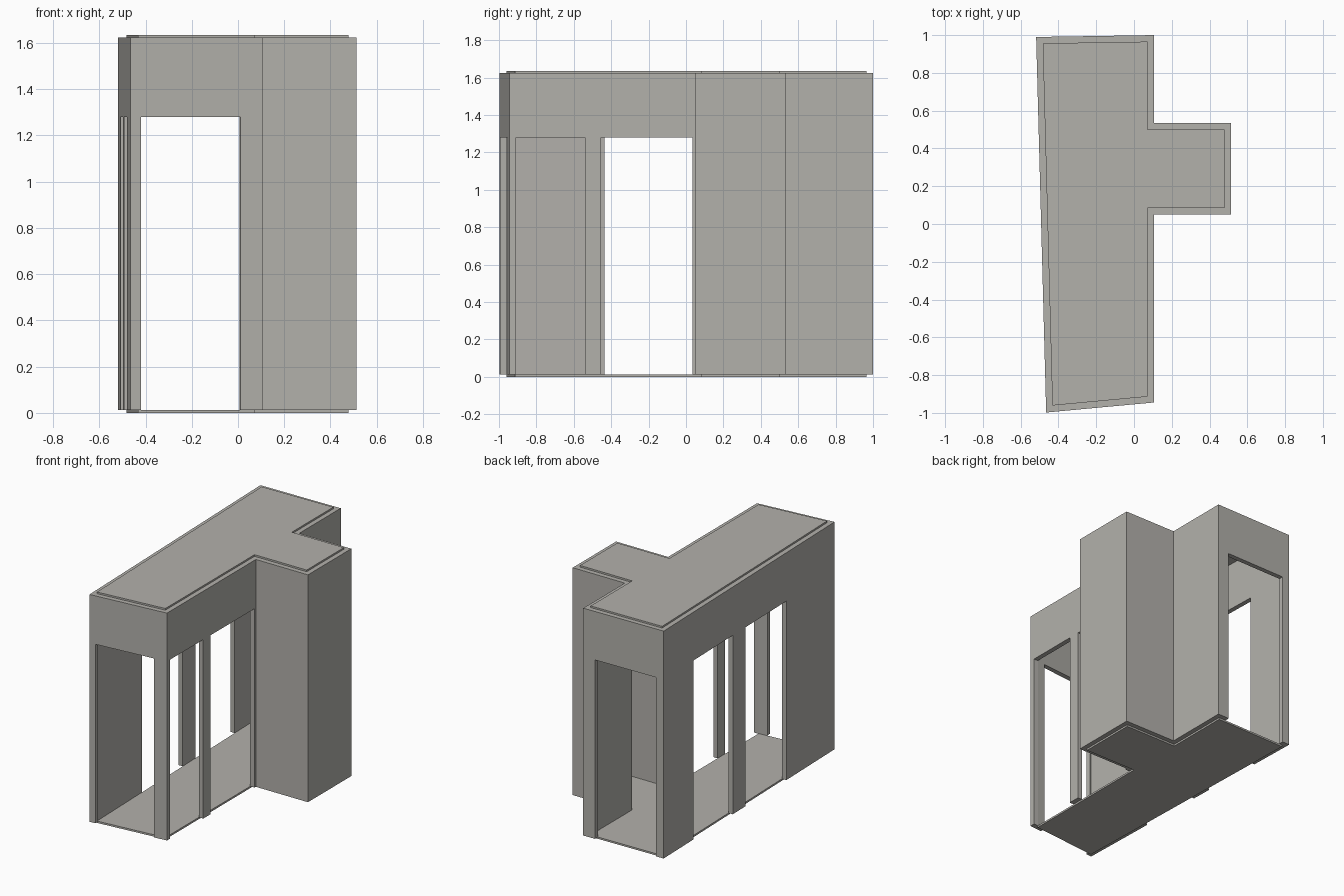
import bpy, bmesh
from mathutils import Vector
from mathutils.geometry import intersect_line_line_2d, intersect_line_line

cube = bpy.data.objects.get("Cube")
if cube:
    bpy.data.objects.remove(cube, do_unlink=True)

# Outer footprint, counter-clockwise from the front right-hand corner
OUTLINE = [Vector(p) for p in (
    (-0.465, -0.998), (0.105, -0.945), (0.105, 0.05), (0.513, 0.05),
    (0.513, 0.535), (0.105, 0.535), (0.105, 1.0), (-0.518, 0.99))]
THICK = 0.034
WALL_BOTTOM, WALL_TOP, TOTAL = 0.013, 1.623, 1.635
HEAD = 1.28

plaster = bpy.data.materials.new("warm grey plaster")
plaster.use_nodes = True
plaster.diffuse_color = (0.45, 0.44, 0.41, 1)
plaster.node_tree.nodes["Principled BSDF"].inputs["Base Color"].default_value = (0.45, 0.44, 0.41, 1)


def inset(points, d):
    """Move every edge of a counter-clockwise polygon inward by d."""
    result = []
    for i, p in enumerate(points):
        before = (p - points[i - 1]).normalized()
        after = (points[(i + 1) % len(points)] - p).normalized()
        n1 = Vector((-before.y, before.x))
        n2 = Vector((-after.y, after.x))
        result.append(p + (n1 + n2) * d / (1 + n1.dot(n2)))
    return result


def finish(name, bm):
    bmesh.ops.recalc_face_normals(bm, faces=bm.faces)
    mesh = bpy.data.meshes.new(name)
    bm.to_mesh(mesh)
    bm.free()
    mesh.materials.append(plaster)
    obj = bpy.data.objects.new(name, mesh)
    bpy.context.collection.objects.link(obj)
    return obj


def extrude_up(bm, faces, height):
    geom = bmesh.ops.extrude_face_region(bm, geom=faces, use_keep_orig=True)["geom"]
    verts = [g for g in geom if isinstance(g, bmesh.types.BMVert)]
    bmesh.ops.translate(bm, verts=verts, vec=(0, 0, height))


def prism(bm, points, z0, z1):
    face = bm.faces.new([bm.verts.new((p.x, p.y, z0)) for p in points])
    extrude_up(bm, [face], z1 - z0)


inner = inset(OUTLINE, THICK)

# Floor and roof slabs fill the inside of the walls
for name, z0, z1 in (("floor_slab", 0, WALL_BOTTOM), ("roof_slab", WALL_TOP, TOTAL)):
    bm = bmesh.new()
    prism(bm, inner, z0, z1)
    finish(name, bm)

# Wall shell: a ring between the two outlines, pulled up
bm = bmesh.new()
rings = [[bm.verts.new((p.x, p.y, WALL_BOTTOM)) for p in ring] for ring in (OUTLINE, inner)]
n = len(OUTLINE)
faces = [bm.faces.new((rings[0][i], rings[0][(i + 1) % n], rings[1][(i + 1) % n], rings[1][i]))
         for i in range(n)]
extrude_up(bm, faces, WALL_TOP - WALL_BOTTOM)
walls = finish("walls", bm)

# Openings: wall number, axis measured along (0 = x, 1 = y), start and end
OPENINGS = [
    (0, 0, -0.42, 0.01),     # front doorway
    (1, 1, -0.91, -0.54),    # side openings beside the bay
    (1, 1, -0.455, 0.035),
    (6, 0, 0.015, -0.46),    # back doorway
    (7, 1, 0.64, 0.185),     # openings in the long straight wall
    (7, 1, 0.035, -0.437),
]
bm = bmesh.new()
for wall, axis, start, end in OPENINGS:
    a, b = OUTLINE[wall], OUTLINE[(wall + 1) % n]
    along = (b - a).normalized()
    inward = Vector((-along.y, along.x))
    p, q = (a.lerp(b, (v - a[axis]) / (b[axis] - a[axis])) for v in (start, end))
    out, deep = inward * -0.02, inward * (THICK + 0.003)
    prism(bm, [p + out, q + out, q + deep, p + deep], -0.1, HEAD)
cutter = finish("opening_cutter", bm)
cutter.hide_render = True

cut = walls.modifiers.new("openings", "BOOLEAN")
cut.operation = "DIFFERENCE"
cut.solver = "EXACT"
cut.object = cutter
bpy.context.view_layer.objects.active = walls
bpy.ops.object.modifier_apply(modifier=cut.name)
bpy.data.objects.remove(cutter, do_unlink=True)
